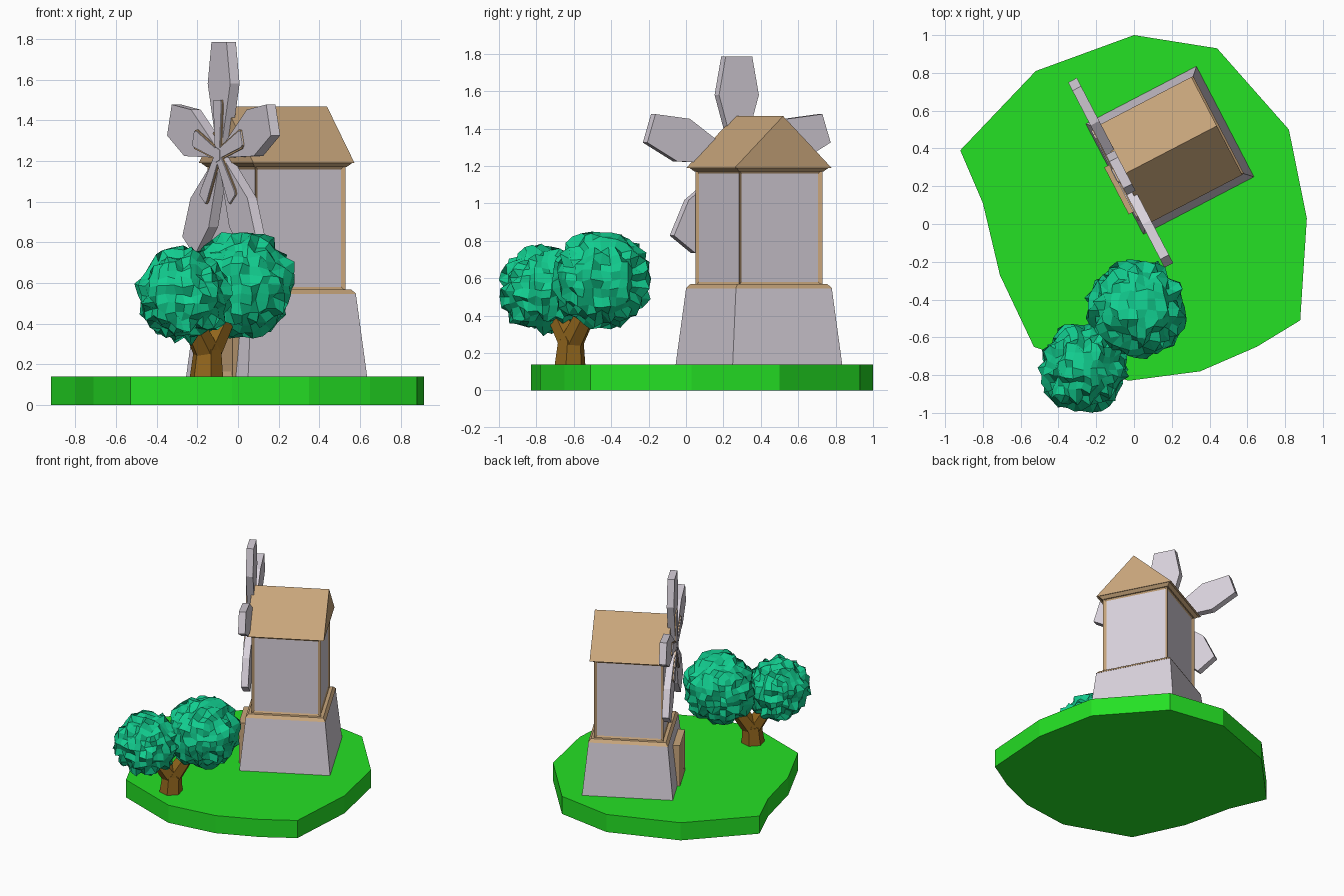
import bpy, bmesh, math, random
from mathutils import Vector, Matrix

random.seed(4)
default = bpy.data.objects.get("Cube")
if default:
    bpy.data.objects.remove(default, do_unlink=True)


def material(name, rgb):
    m = bpy.data.materials.new(name)
    m.use_nodes = True
    m.diffuse_color = (*rgb, 1)
    m.node_tree.nodes["Principled BSDF"].inputs["Base Color"].default_value = (*rgb, 1)
    return m


GRASS = material("grass green", (.018, .75, .018))
STONE = material("pale grey", (.69, .64, .71))
WOOD = material("light wood", (.58, .38, .2))
BARK = material("dark bark", (.28, .13, .012))
LEAF = material("leaf green", (.006, .62, .28))

# Local frame of the mill: sails face local -x
MILL = Matrix.Translation((.19, .39, 0)) @ Matrix.Rotation(math.radians(27.5), 4, 'Z')


def finish(name, bm, mats, matrix=Matrix()):
    bmesh.ops.recalc_face_normals(bm, faces=bm.faces)
    me = bpy.data.meshes.new(name)
    bm.to_mesh(me)
    bm.free()
    for m in mats:
        me.materials.append(m)
    ob = bpy.data.objects.new(name, me)
    ob.matrix_world = matrix
    bpy.context.collection.objects.link(ob)
    return ob


def extrude(points, offset):
    """Solid made by pushing a flat outline along an offset."""
    bm = bmesh.new()
    face = bm.faces.new([bm.verts.new(p) for p in points])
    ret = bmesh.ops.extrude_face_region(bm, geom=[face], use_keep_orig=True)
    moved = [g for g in ret["geom"] if isinstance(g, bmesh.types.BMVert)]
    bmesh.ops.translate(bm, verts=moved, vec=offset)
    return bm


def block(z0, z1, half0, half1):
    """Square block whose half width changes from bottom to top."""
    bm = bmesh.new()
    bmesh.ops.create_cube(bm, size=2)
    for v in bm.verts:
        top = v.co.z > 0
        h = half1 if top else half0
        v.co = (v.co.x * h, v.co.y * h, z1 if top else z0)
    return bm


# Ground slab
outline = [(0, 1), (.44, .93), (.82, .5), (.915, .03), (.88, -.51), (.65, -.65),
           (.35, -.78), (-.03, -.83), (-.53, -.65), (-.71, -.27), (-.8, .11),
           (-.92, .39), (-.52, .81)]
finish("ground", extrude([(x, y, 0) for x, y in outline], (0, 0, .14)), [GRASS])

# Mill base and ledge
finish("mill_base", block(.14, .545, .33, .289), [STONE], MILL)
finish("base_ledge", block(.545, .568, .291, .272), [WOOD], MILL)

# Timber body with recessed grey panels on the four walls
bm = block(.56, 1.18, .252, .252)
bm.normal_update()
walls = [f for f in bm.faces if abs(f.normal.z) < .5]
bmesh.ops.inset_individual(bm, faces=walls, thickness=.03, depth=-.012)
for f in walls:
    f.material_index = 1
finish("mill_body", bm, [WOOD, STONE], MILL)

# Gabled roof and the band under its eaves
finish("eaves_band", block(1.17, 1.192, .255, .278), [WOOD], MILL)
gable = [(-.28, -.292, 1.19), (-.28, .292, 1.19), (-.28, 0, 1.467)]
finish("roof", extrude(gable, (.56, 0, 0)), [WOOD], MILL)

# Door on the sail side of the base, with a raised frame
door = [(-.35, -.2, .14), (-.35, .08, .14), (-.35, .08, .46), (-.35, -.2, .46)]
bm = extrude(door, (.08, 0, 0))
bmesh.ops.recalc_face_normals(bm, faces=bm.faces)
front = [f for f in bm.faces if f.normal.x < -.9]
bmesh.ops.inset_individual(bm, faces=front, thickness=.035, depth=-.012)
finish("door", bm, [WOOD], MILL)


# Five sails around a hub, each with a spoke trimmed in wood
def sail_part(name, profile, x, depth, mat, angle):
    pts = [(r, w) for r, w in profile] + [(r, -w) for r, w in reversed(profile)]
    bm = extrude([(x, w, r) for r, w in pts], (depth, 0, 0))
    hub = Matrix.Translation((0, .015, 1.23)) @ Matrix.Rotation(angle, 4, 'X')
    return finish(name, bm, [mat], MILL @ hub)


for i in range(5):
    a = i * math.tau / 5
    sail_part(f"sail_{i + 1}", [(0, .015), (.35, .12), (.555, .08)], -.312, .052, STONE, a)
    sail_part(f"spoke_trim_{i + 1}", [(0, .03), (.25, .05), (.27, .04)], -.317, .006, WOOD, a)
    sail_part(f"spoke_{i + 1}", [(0, .022), (.25, .042), (.27, .036)], -.322, .006, STONE, a)

bm = bmesh.new()
bmesh.ops.create_cone(bm, cap_ends=True, segments=5, radius1=.04, radius2=.04, depth=.08)
finish("sail_hub", bm, [STONE],
       MILL @ Matrix.Translation((-.285, .015, 1.23)) @ Matrix.Rotation(math.pi / 2, 4, 'Y'))


# Forked trunk
def limb(name, start, end, r0, r1):
    a, b = Vector(start), Vector(end)
    bm = bmesh.new()
    bmesh.ops.create_cone(bm, cap_ends=True, segments=6, radius1=r0, radius2=r1,
                          depth=(b - a).length)
    turn = (b - a).to_track_quat('Z', 'Y').to_matrix().to_4x4()
    finish(name, bm, [BARK], Matrix.Translation((a + b) / 2) @ turn)


fork = (-.15, -.615, .25)
limb("trunk", (-.155, -.62, .135), (-.15, -.615, .27), .085, .07)
limb("branch_right", fork, (-.23, -.7, .42), .068, .055)
limb("branch_left", fork, (-.06, -.52, .44), .068, .055)


# Spiky foliage: a gridded cube rounded to a ball, then roughened
def foliage(name, centre, radius):
    bm = bmesh.new()
    bmesh.ops.create_cube(bm, size=2)
    bmesh.ops.subdivide_edges(bm, edges=bm.edges[:], cuts=7, use_grid_fill=True)
    for v in bm.verts:
        d = Vector([math.tan(c * math.pi / 4) for c in v.co]).normalized()
        wobble = Vector([random.uniform(-.01, .01) for _ in range(3)])
        v.co = d * (radius + random.uniform(-.022, .035)) + wobble
    finish(name, bm, [LEAF], Matrix.Translation(centre))


foliage("foliage_right", (-.27, -.765, .54), .213)
foliage("foliage_left", (.015, -.45, .59), .247)
